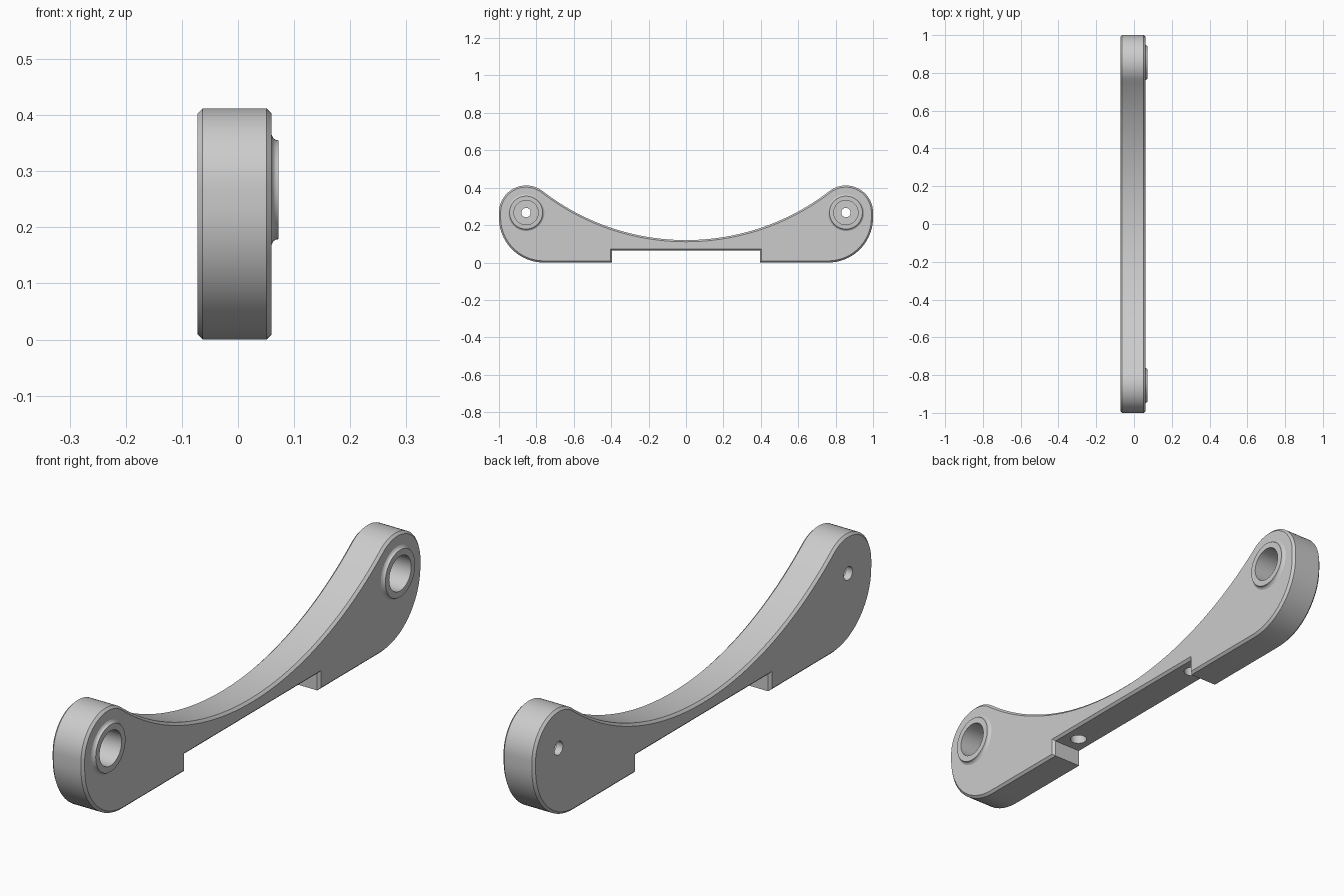
import bpy, bmesh, math
from mathutils import Matrix, Vector

if "Cube" in bpy.data.objects:
    bpy.data.objects.remove(bpy.data.objects["Cube"], do_unlink=True)

BACK, FACE, BOSS_TOP = -0.072, 0.06, 0.072   # x of the two side faces and boss rim
PIN_Y, PIN_Z, END_R = 0.855, 0.267, 0.145    # rounded ends
LOW_R, ARCH_Z = 0.24, 0.12
NOTCH_Y, NOTCH_Z = 0.395, 0.064
CHAMFER = 0.009

grey = bpy.data.materials.new("plain grey")
grey.use_nodes = True
colour = (0.6, 0.6, 0.6, 1)
grey.diffuse_color = colour
grey.node_tree.nodes["Principled BSDF"].inputs["Base Color"].default_value = colour


def arc(cy, cz, r, a0, a1, n):
    return [(cy + r * math.cos(a0 + (a1 - a0) * i / n),
             cz + r * math.sin(a0 + (a1 - a0) * i / n)) for i in range(n + 1)]


def add_object(name, bm):
    bmesh.ops.recalc_face_normals(bm, faces=bm.faces[:])
    mesh = bpy.data.meshes.new(name)
    bm.to_mesh(mesh)
    bm.free()
    mesh.materials.append(grey)
    ob = bpy.data.objects.new(name, mesh)
    bpy.context.collection.objects.link(ob)
    return ob


def activate(ob):
    bpy.ops.object.select_all(action='DESELECT')
    ob.select_set(True)
    bpy.context.view_layer.objects.active = ob


def lathe(name, profile, place, closed, n=48):
    """Revolve (height, radius) points about the local x axis."""
    bm = bmesh.new()
    rings = []
    for h, r in profile:
        rings.append([bm.verts.new((h, r * math.cos(2 * math.pi * i / n),
                                    r * math.sin(2 * math.pi * i / n))) for i in range(n)])
    for a, b in zip(rings, rings[1:]):
        for i in range(n):
            j = (i + 1) % n
            bm.faces.new((a[i], a[j], b[j], b[i]))
    if closed:
        bm.faces.new(rings[0])
        bm.faces.new(rings[-1])
    bm.transform(place)
    return add_object(name, bm)


# Half outline from the notch round the end to the middle of the arch
arch_r = (PIN_Y**2 + (ARCH_Z - PIN_Z)**2 - END_R**2) / (2 * (END_R + PIN_Z - ARCH_Z))
arch_c = ARCH_Z + arch_r
tangent = math.atan2(arch_c - PIN_Z, -PIN_Y)
half = [(NOTCH_Y, NOTCH_Z), (NOTCH_Y, 0)]
half += arc(1 - LOW_R, LOW_R, LOW_R, -math.pi / 2, 0, 20)
half += arc(PIN_Y, PIN_Z, END_R, 0, tangent, 24)
half += arc(0, arch_c, arch_r, tangent - math.pi, -math.pi / 2, 28)[1:]
outline = half + [(-y, z) for y, z in half[-2::-1]]

# Bracket body, extruded sideways with chamfered rims
bm = bmesh.new()
cap = bm.faces.new([bm.verts.new((BACK, y, z)) for y, z in outline])
out = bmesh.ops.extrude_face_region(bm, geom=[cap], use_keep_orig=True)
bmesh.ops.translate(bm, vec=(FACE - BACK, 0, 0),
                    verts=[v for v in out["geom"] if isinstance(v, bmesh.types.BMVert)])
bmesh.ops.recalc_face_normals(bm, faces=bm.faces[:])
rims = [e for e in bm.edges if abs(e.verts[0].co.x - e.verts[1].co.x) < 1e-6]
bmesh.ops.bevel(bm, geom=rims, offset=CHAMFER, segments=1, affect='EDGES')
body = add_object("bracket_body", bm)

# Stepped pin bores and blind screw holes under the notch
cutters = []
for s in (-1, 1):
    pin = Matrix.Translation((0, s * PIN_Y, PIN_Z))
    cutters.append(lathe("bore_cutter", [(-0.1, 0.025), (-0.045, 0.025),
                                         (-0.045, 0.065), (0.1, 0.065)], pin, True))
    up = Matrix.Translation((-0.006, s * 0.33, NOTCH_Z)) @ Matrix.Rotation(-math.pi / 2, 4, 'Y')
    cutters.append(lathe("screw_cutter", [(-0.02, 0.03), (0.06, 0.03)], up, True, 32))
    # Raised boss ring with a flared foot
    boss = lathe("front_boss" if s < 0 else "back_boss",
                 [(FACE, 0.098), (0.063, 0.092), (0.067, 0.089), (BOSS_TOP, 0.088),
                  (BOSS_TOP, 0.065), (FACE, 0.065)], pin, False)
    activate(boss)
    bpy.ops.object.shade_smooth_by_angle(angle=math.radians(35))

activate(body)
for c in cutters:
    mod = body.modifiers.new("hole", 'BOOLEAN')
    mod.operation, mod.solver, mod.object = 'DIFFERENCE', 'EXACT', c
    bpy.ops.object.modifier_apply(modifier=mod.name)
for c in cutters:
    bpy.data.objects.remove(c, do_unlink=True)
bpy.ops.object.shade_smooth_by_angle(angle=math.radians(30))
